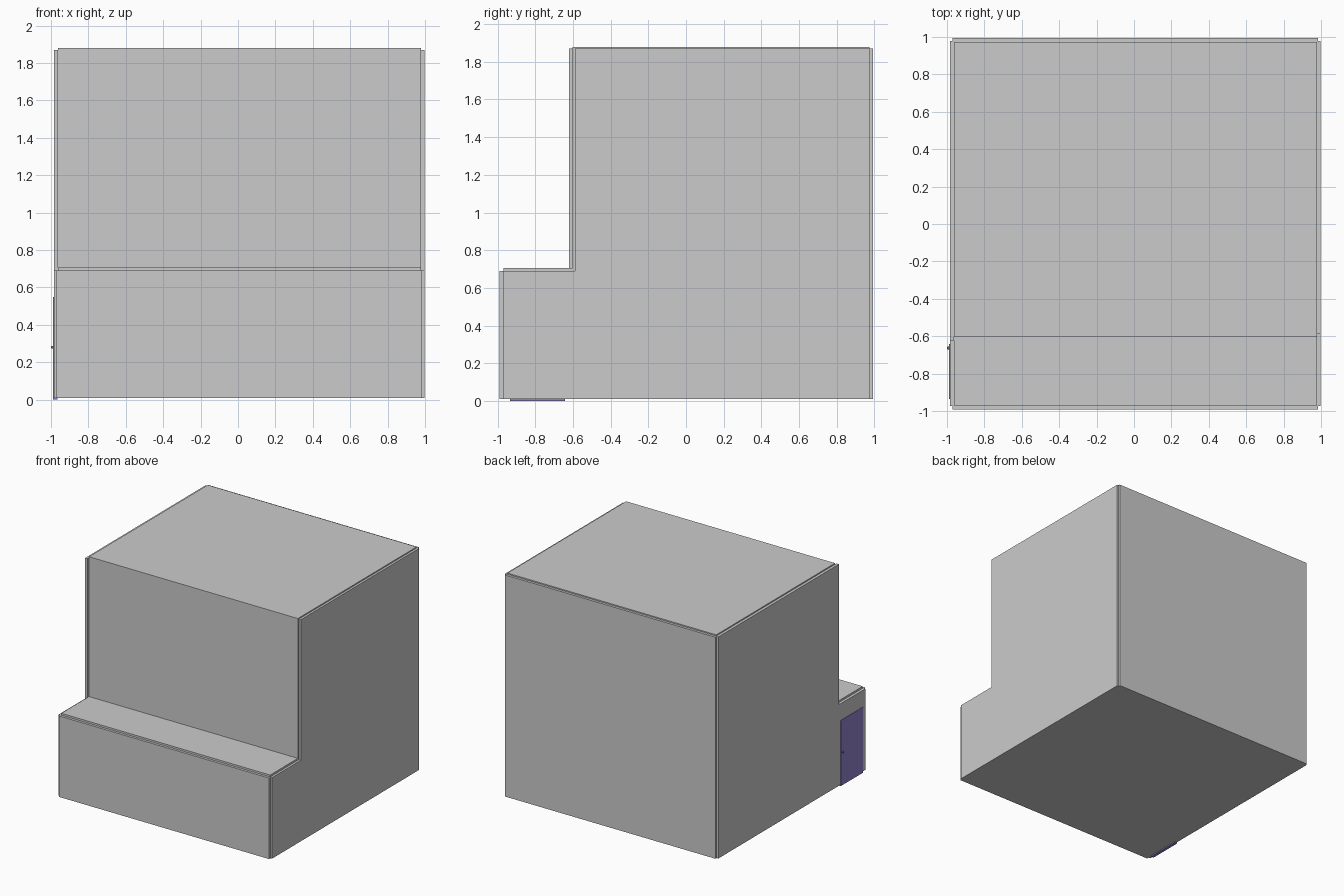
import bpy, bmesh
from mathutils import Matrix

if "Cube" in bpy.data.objects:
    bpy.data.objects.remove(bpy.data.objects["Cube"])


def box(name, x, y, z):
    """Box from its (min, max) range on each axis."""
    bm = bmesh.new()
    bmesh.ops.create_cube(bm, size=1)
    for v in bm.verts:
        for i, (lo, hi) in enumerate((x, y, z)):
            v.co[i] = lo if v.co[i] < 0 else hi
    return finish(name, bm)


def side_wall(name, x0, x1, step_y, front, step_z):
    """L-shaped side profile extruded along x."""
    profile = [(front, 0.01), (0.978, 0.01), (0.978, 1.87),
               (step_y, 1.87), (step_y, step_z), (front, step_z)]
    bm = bmesh.new()
    face = bm.faces.new([bm.verts.new((x0, y, z)) for y, z in profile])
    ext = bmesh.ops.extrude_face_region(bm, geom=[face])
    verts = [g for g in ext["geom"] if isinstance(g, bmesh.types.BMVert)]
    bmesh.ops.translate(bm, verts=verts, vec=(x1 - x0, 0, 0))
    bmesh.ops.recalc_face_normals(bm, faces=bm.faces)
    return finish(name, bm)


def finish(name, bm):
    mesh = bpy.data.meshes.new(name)
    bm.to_mesh(mesh)
    bm.free()
    obj = bpy.data.objects.new(name, mesh)
    bpy.context.collection.objects.link(obj)
    return obj


def colour(obj, name, rgb):
    mat = bpy.data.materials.new(name)
    mat.diffuse_color = (*rgb, 1)
    mat.use_nodes = True
    mat.node_tree.nodes["Principled BSDF"].inputs["Base Color"].default_value = mat.diffuse_color
    obj.data.materials.append(mat)


# L-shaped side walls; the left one reaches a little further forward
side_wall("left_wall", -0.985, -0.962, -0.622, -0.972, 0.69)
side_wall("right_wall", 0.978, 0.997, -0.588, -0.972, 0.69)

# Front, back and upper front walls, fitted between the side walls
box("lower_front_wall", (-0.97, 0.983), (-0.991, -0.968), (0.01, 0.69))
box("back_wall", (-0.97, 0.983), (0.972, 0.994), (0.01, 1.87))
box("upper_front_wall", (-0.962, 0.978), (-0.603, -0.58), (0.02, 1.87))

# Floor and the two flat roofs, slightly proud of the wall tops
box("floor", (-0.965, 0.98), (-0.97, 0.975), (0.01, 0.03))
box("step_roof", (-0.962, 0.978), (-0.97, -0.6), (0.68, 0.706))
box("main_roof", (-0.962, 0.978), (-0.603, 0.973), (1.86, 1.88))

# Door on the left side, with a small round knob
door = box("door", (-0.988, -0.965), (-0.935, -0.642), (0.0, 0.55))
colour(door, "door_purple", (0.29, 0.23, 0.61))
bm = bmesh.new()
bmesh.ops.create_uvsphere(bm, u_segments=12, v_segments=8, radius=0.008,
                          matrix=Matrix.Translation((-0.992, -0.663, 0.28)))
knob = finish("door_knob", bm)
knob.data.shade_smooth()
colour(knob, "knob_grey", (0.15, 0.15, 0.17))
